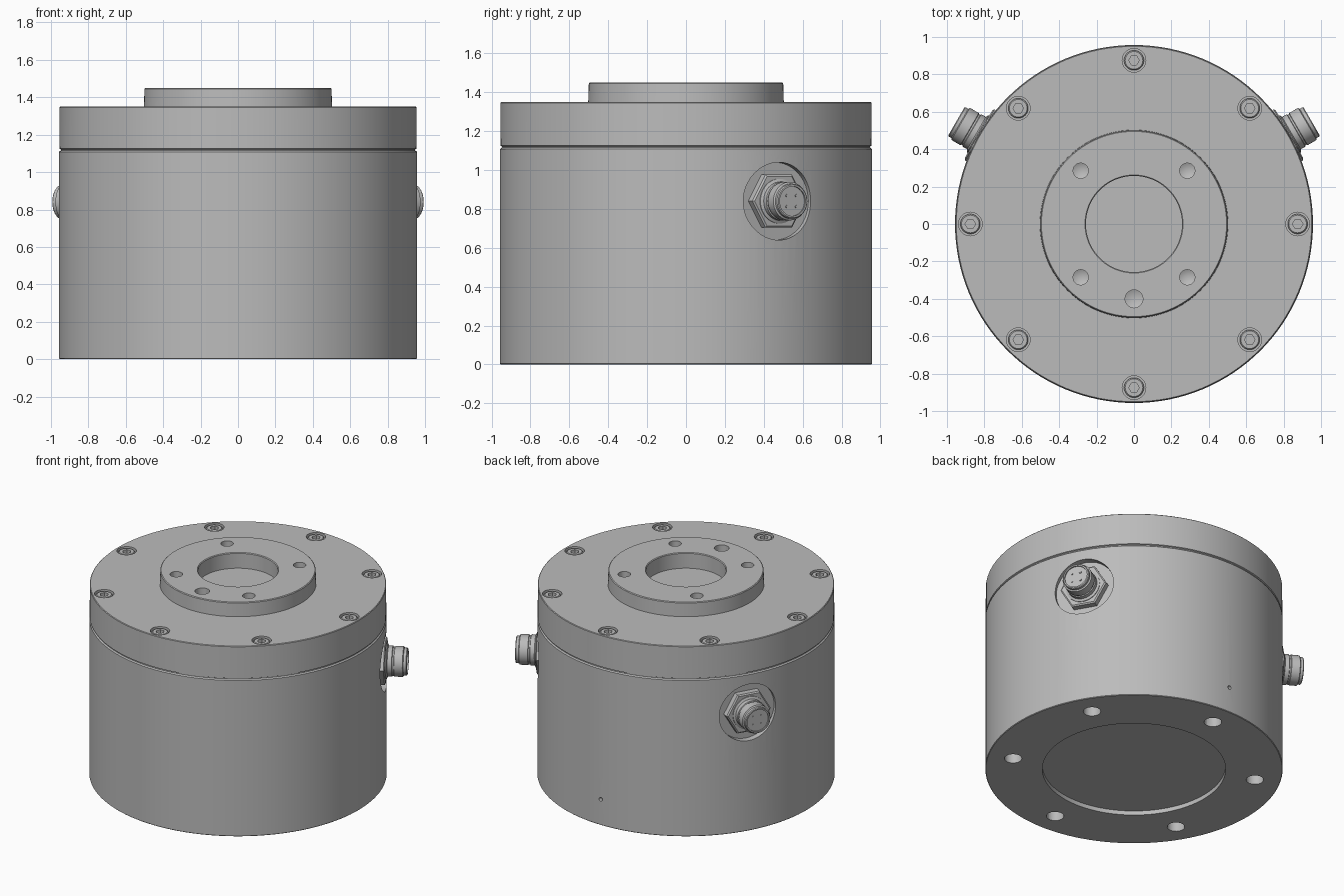
import bpy, bmesh, math
from mathutils import Matrix, Vector

cube = bpy.data.objects.get("Cube")
if cube:
    bpy.data.objects.remove(cube, do_unlink=True)

# Single flat metal colour
metal = bpy.data.materials.new("satin grey metal")
metal.use_nodes = True
GREY = (0.5, 0.5, 0.5, 1)
metal.diffuse_color = GREY
metal.node_tree.nodes["Principled BSDF"].inputs["Base Color"].default_value = GREY


def turned(bm, profile, steps, matrix=Matrix(), phase=0):
    """Add a solid of revolution from (radius, height) points to a bmesh."""
    part = bmesh.new()
    verts = [part.verts.new((r, 0, z)) for r, z in profile]
    edges = [part.edges.new(pair) for pair in zip(verts, verts[1:])]
    bmesh.ops.spin(part, geom=verts + edges, cent=(0, 0, 0), axis=(0, 0, 1),
                   angle=math.tau, steps=steps, use_duplicate=False)
    bmesh.ops.remove_doubles(part, verts=part.verts, dist=1e-4)
    bmesh.ops.recalc_face_normals(part, faces=part.faces)
    part.transform(matrix @ Matrix.Rotation(phase, 4, 'Z'))
    temp = bpy.data.meshes.new("temp")
    part.to_mesh(temp)
    part.free()
    bm.from_mesh(temp)
    bpy.data.meshes.remove(temp)


def make(name, bm):
    mesh = bpy.data.meshes.new(name)
    bm.to_mesh(mesh)
    bm.free()
    mesh.materials.append(metal)
    obj = bpy.data.objects.new(name, mesh)
    bpy.context.collection.objects.link(obj)
    return obj


def activate(obj):
    bpy.ops.object.select_all(action='DESELECT')
    obj.select_set(True)
    bpy.context.view_layer.objects.active = obj


def smooth(obj):
    activate(obj)
    bpy.ops.object.shade_smooth_by_angle(angle=math.radians(28))


def cut(obj, bm):
    """Subtract the solids in bm from obj."""
    cutter = make("cutter", bm)
    cutter.hide_render = True
    mod = obj.modifiers.new("holes", 'BOOLEAN')
    mod.operation = 'DIFFERENCE'
    mod.solver = 'EXACT'
    mod.object = cutter
    activate(obj)
    bpy.ops.object.modifier_apply(modifier=mod.name)
    bpy.data.objects.remove(cutter, do_unlink=True)


def lathe(name, profile, steps, matrix=Matrix(), phase=0):
    bm = bmesh.new()
    turned(bm, profile, steps, matrix, phase)
    return make(name, bm)


def rod(r, low, high):
    return [(0, low), (r, low), (r, high), (0, high)]


def polar(radius, angle, z=0):
    return Matrix.Translation((radius * math.cos(angle), radius * math.sin(angle), z))


R = 0.957
CONNECTOR_Z = 0.84
CONNECTORS = {"left": math.radians(30), "right": math.radians(150)}


def outward(angle):
    """Frame whose z axis points radially out at the connector height."""
    return (Matrix.Translation((0, 0, CONNECTOR_Z)) @ Matrix.Rotation(angle, 4, 'Z')
            @ Matrix.Rotation(math.pi / 2, 4, 'Y'))


# Housing with a shallow round recess underneath
housing = lathe("housing", [(0, 0.03), (0.59, 0.03), (0.59, 0), (R - 0.004, 0), (R, 0.004),
                            (R, 1.108), (R - 0.008, 1.115), (0, 1.115)], 128)
holes = bmesh.new()
for i in range(6):
    turned(holes, rod(0.057, -0.1, 0.12), 16, polar(0.79, math.radians(30 + 60 * i)))
for angle in CONNECTORS.values():
    turned(holes, rod(0.2, 0.912, 1.2), 48, outward(angle))
# Small vent at the back
turned(holes, rod(0.014, 0.93, 1.1), 12,
       Matrix.Translation((0, 0, 0.184)) @ Matrix.Rotation(-math.pi / 2, 4, 'X'))
cut(housing, holes)
smooth(housing)

# Lid with raised boss and central bore
lid = lathe("lid", [(0, 1.115), (R - 0.01, 1.115), (R - 0.01, 1.121), (R - 0.002, 1.125),
                    (R - 0.003, 1.346), (R - 0.007, 1.35), (0.503, 1.35), (0.5, 1.445),
                    (0.495, 1.45), (0.262, 1.45), (0.257, 1.445), (0.257, 1.34), (0, 1.34)], 128)
holes = bmesh.new()
SCREWS = [math.radians(45 * i) for i in range(8)]
for angle in SCREWS:
    turned(holes, rod(0.063, 1.315, 1.5), 32, polar(0.875, angle))


def drilled(r):
    return [(0, 1.28), (r, 1.3), (r, 1.5), (0, 1.5)]


for i in range(4):
    turned(holes, drilled(0.041), 20, polar(0.403, math.radians(45 + 90 * i)))
turned(holes, drilled(0.048), 20, polar(0.4, -math.pi / 2))
cut(lid, holes)
smooth(lid)

# Socket head screws sharing one mesh
screw = lathe("lid_screw_1", [(0, 0), (0.053, 0), (0.053, 0.025), (0.047, 0.031), (0, 0.031)], 32)
socket = bmesh.new()
turned(socket, rod(0.028, 0.008, 0.1), 6)
cut(screw, socket)
smooth(screw)
for i, angle in enumerate(SCREWS):
    obj = screw
    if i:
        obj = bpy.data.objects.new(f"lid_screw_{i + 1}", screw.data)
        bpy.context.collection.objects.link(obj)
    obj.matrix_world = polar(0.875, angle, 1.314)

# Cable connectors: hex nut, threaded barrel and contact pins
BARREL = [(0, 0.93), (0.115, 0.93), (0.115, 0.965), (0.1, 0.972), (0.1, 1.0), (0.094, 1.003),
          (0.094, 1.012), (0.099, 1.015), (0.099, 1.07), (0.09, 1.075), (0.09, 1.092),
          (0.085, 1.097), (0.076, 1.097), (0.076, 1.087), (0, 1.087)]
for side, angle in CONNECTORS.items():
    frame = outward(angle)
    smooth(lathe(f"{side}_connector_nut",
                 [(0, 0.9), (0.157, 0.9), (0.157, 0.953), (0.147, 0.96), (0, 0.96)],
                 6, frame, math.pi / 6))
    smooth(lathe(f"{side}_connector_barrel", BARREL, 40, frame))
    pins = bmesh.new()
    for i in range(4):
        turned(pins, rod(0.008, 1.08, 1.093), 10,
               frame @ polar(0.04, math.radians(90 * i + 45)))
    smooth(make(f"{side}_connector_pins", pins))
